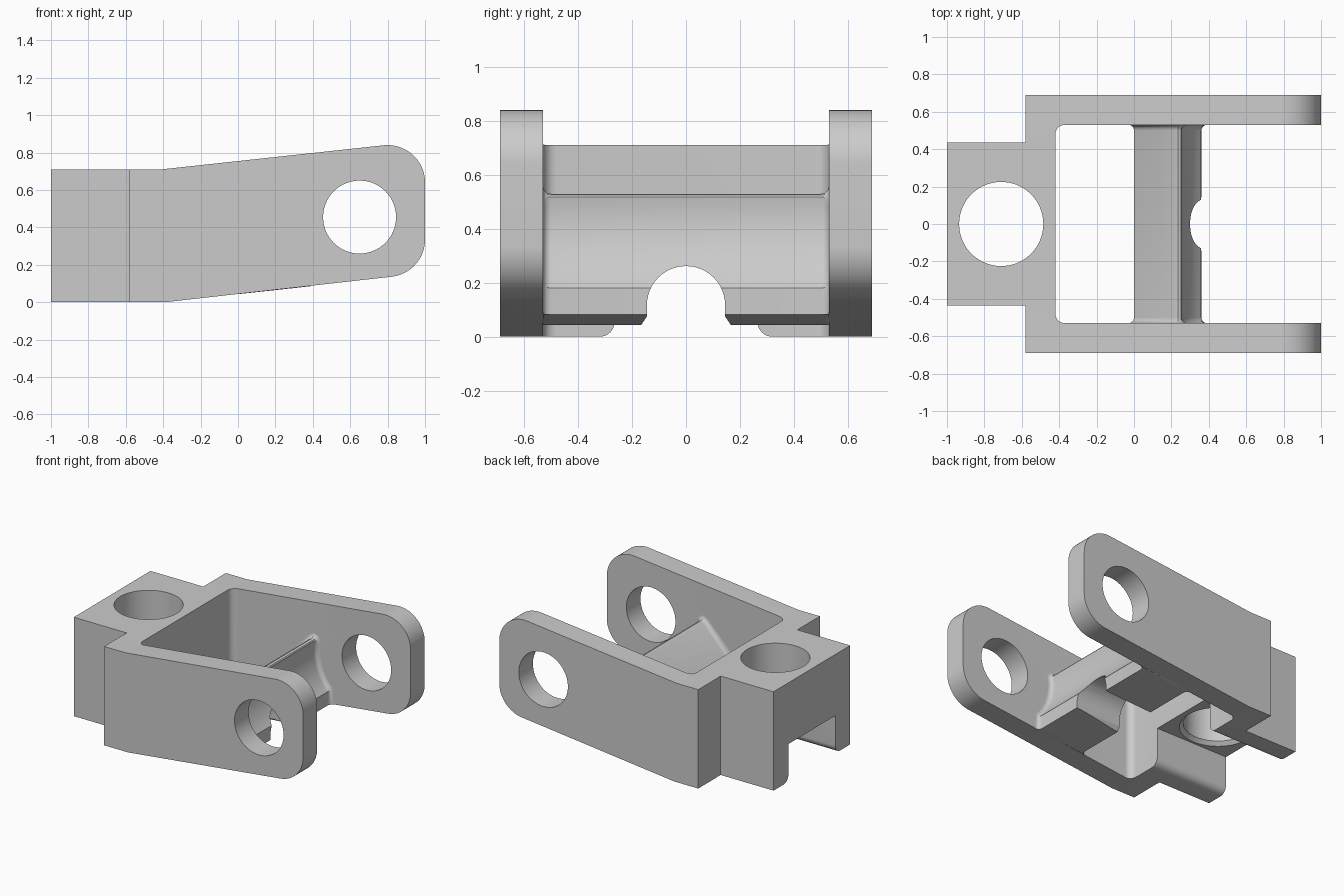
import bpy, bmesh, math
from mathutils import Vector

if "Cube" in bpy.data.objects:
    bpy.data.objects.remove(bpy.data.objects["Cube"])

grey = bpy.data.materials.new("light grey metal")
grey.diffuse_color = (0.6, 0.6, 0.6, 1)
grey.use_nodes = True
grey.node_tree.nodes["Principled BSDF"].inputs["Base Color"].default_value = grey.diffuse_color


def arc(cx, cy, r, a0, a1, n=12):
    """Points along an arc, angles in degrees."""
    return [(cx + r * math.cos(math.radians(a0 + (a1 - a0) * i / n)),
             cy + r * math.sin(math.radians(a0 + (a1 - a0) * i / n))) for i in range(n + 1)]


def circle(cx, cy, r, n=64):
    return arc(cx, cy, r, 0, 360, n)[:-1]


def loft(name, rings):
    """Closed solid through equal-length rings of 3D points."""
    bm = bmesh.new()
    vs = [[bm.verts.new(p) for p in ring] for ring in rings]
    n = len(rings[0])
    for a, b in zip(vs, vs[1:]):
        for i in range(n):
            j = (i + 1) % n
            bm.faces.new((a[i], a[j], b[j], b[i]))
    bm.faces.new(vs[0])
    bm.faces.new(vs[-1])
    bmesh.ops.recalc_face_normals(bm, faces=bm.faces)
    me = bpy.data.meshes.new(name)
    bm.to_mesh(me)
    bm.free()
    ob = bpy.data.objects.new(name, me)
    bpy.context.collection.objects.link(ob)
    me.materials.append(grey)
    return ob


def prism(name, pts, axis, lo, hi):
    """Extrude a 2D outline along an axis."""
    place = {"x": lambda u, v, w: (w, u, v),
             "y": lambda u, v, w: (u, w, v),
             "z": lambda u, v, w: (u, v, w)}[axis]
    return loft(name, [[place(u, v, w) for u, v in pts] for w in (lo, hi)])


def cut(target, cutter):
    mod = target.modifiers.new("cut", "BOOLEAN")
    mod.operation, mod.solver, mod.object = "DIFFERENCE", "EXACT", cutter
    bpy.context.view_layer.objects.active = target
    bpy.ops.object.modifier_apply(modifier=mod.name)
    bpy.data.objects.remove(cutter)


def smooth(ob):
    bpy.ops.object.select_all(action="DESELECT")
    ob.select_set(True)
    bpy.context.view_layer.objects.active = ob
    bpy.ops.object.shade_smooth_by_angle(angle=math.radians(30))


HX, HZ = 0.65, 0.455  # pivot axis

# yoke body: side outline with rounded arm tips
side = [(-1, 0), (-0.39, 0)]
side += arc(0.80, 0.335, 0.20, -83.5, 0, 16)
side += arc(0.80, 0.64, 0.20, 0, 96, 16)
side += [(-0.41, 0.71), (-1, 0.71)]
body = prism("yoke_body", side, "y", -0.69, 0.69)

# narrow the mounting block on both sides
for s in (-1, 1):
    a, b = sorted((s * 0.435, s * 0.9))
    cut(body, prism("shoulder_cutter", [(-1.2, a), (-0.58, a), (-0.58, b), (-1.2, b)], "z", -1, 2))

# pocket between the arms, rounded inner corners
pocket = [(1.3, -0.53)] + arc(-0.37, -0.48, 0.05, 270, 180, 8) + \
    arc(-0.37, 0.48, 0.05, 180, 90, 8) + [(1.3, 0.53)]
cut(body, prism("pocket_cutter", pocket, "z", -1, 2))

# channel under the block, with rounded lower lips
channel = [(-0.32, -0.1), (-0.32, 0)] + arc(-0.32, 0.055, 0.055, -90, 0, 8) + \
    [(-0.265, 0.27), (0.265, 0.27)] + arc(0.32, 0.055, 0.055, 180, 270, 8) + [(0.32, -0.1)]
cut(body, prism("channel_cutter", channel, "x", -1.2, -0.2))

# vertical bore with a chamfer at the channel roof, and the pivot bore
bore = loft("bore_cutter", [[(x, y, z) for x, y in circle(-0.71, 0, r)]
                            for r, z in ((0.25, 0.2), (0.25, 0.27), (0.225, 0.295), (0.225, 1))])
cut(body, bore)
cut(body, prism("pivot_cutter", circle(HX, HZ, 0.195), "y", -1, 1))
smooth(body)

# cross web: sloped top, concave face around the pivot, (x, z, push x, push z)
web_side = [(0.0, 0.043, -1, 0), (0.0, 0.29, -1, 0.6), (0.215, 0.52, -0.6, 0.7),
            (0.235, 0.53, 0, 1), (0.25, 0.525, 0.6, 0.7)]
for x, z in arc(HX, HZ, 0.40, 171, 223.4, 14):
    d = Vector((HX - x, HZ - z)).normalized()
    web_side.append((x, z, d.x, d.y))
web_side += [(0.36, 0.082, 1, 0.11)]

# flare the web into the arms with a small fillet
R = 0.03
half = [(0.53 - R + R * math.sin(t), R * (1 - math.cos(t)))
        for t in (math.radians(15 * i) for i in range(7))]
stations = [(-y, o) for y, o in reversed(half)] + half
web = loft("cross_web", [[(x + o * px, y, z + o * pz) for x, z, px, pz in web_side]
                         for y, o in stations])

# arched relief through the web
arch = [(-0.165, -0.1), (-0.165, 0.045), (-0.145, 0.075)] + \
    arc(0, 0.117, 0.145, 180, 0, 24) + [(0.145, 0.075), (0.165, 0.045), (0.165, -0.1)]
cut(web, prism("arch_cutter", arch, "x", -0.2, 0.6))
smooth(web)
